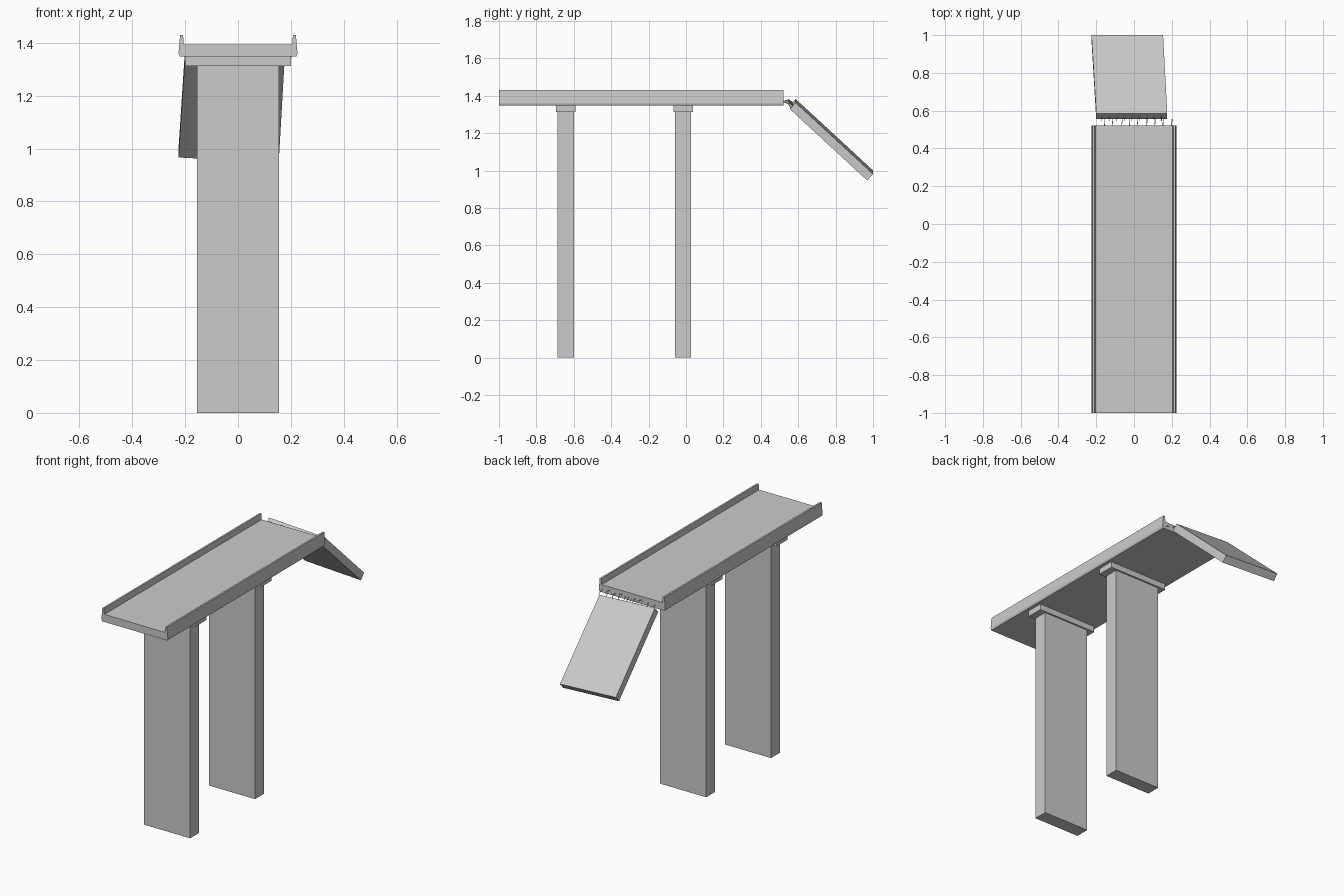
import bpy, random
from mathutils import Vector

if "Cube" in bpy.data.objects:
    bpy.data.objects.remove(bpy.data.objects["Cube"])

random.seed(4)


def mesh_object(name, verts, faces):
    mesh = bpy.data.meshes.new(name)
    mesh.from_pydata(verts, [], faces)
    mesh.update()
    obj = bpy.data.objects.new(name, mesh)
    bpy.context.collection.objects.link(obj)
    return obj


def prism(name, ring_a, ring_b):
    """Solid between two matching outlines."""
    n = len(ring_a)
    faces = [tuple(range(n)), tuple(range(2 * n - 1, n - 1, -1))]
    faces += [(i, i + n, (i + 1) % n + n, (i + 1) % n) for i in range(n)]
    return mesh_object(name, [tuple(v) for v in ring_a] + [tuple(v) for v in ring_b], faces)


def box(name, x, y0, y1, z0, z1):
    ring = [(-x, z0), (x, z0), (x, z1), (-x, z1)]
    return prism(name, [(a, y0, b) for a, b in ring], [(a, y1, b) for a, b in ring])


# road deck with raised parapets, one extruded channel section
half = [(0.22, 1.348), (0.225, 1.36), (0.219, 1.43), (0.208, 1.43), (0.205, 1.394)]
section = half + [(-x, z) for x, z in reversed(half)]
prism("road_deck", [(x, -1.0, z) for x, z in section], [(x, 0.522, z) for x, z in section])

# two piers with caps
for label, yc in (("front", -0.643), ("rear", -0.015)):
    box(label + "_pier", 0.156, yc - 0.043, yc + 0.043, 0.0, 1.312)
    box(label + "_pier_cap", 0.2, yc - 0.053, yc + 0.053, 1.312, 1.349)

# collapsed slab, slightly yawed and rolled
top = [Vector(p) for p in ((-0.2, 0.586, 1.383), (0.176, 0.586, 1.364),
                           (0.154, 1.0, 0.982), (-0.225, 1.0, 1.001))]
drop = Vector((0, -0.031, -0.035))
prism("fallen_slab", [p + drop for p in top], top)

# bent reinforcing bars at the break
bars = bpy.data.curves.new("reinforcing_bars", "CURVE")
bars.dimensions = "3D"
bars.bevel_depth = 0.0018
bars.bevel_resolution = 0
for i in range(9):
    x = -0.155 + i * 0.044
    t = i / 8
    deck_end = Vector((x, 0.51, 1.37))
    bend = Vector((x + random.uniform(-0.005, 0.005), 0.543, 1.37 + random.uniform(-0.012, 0.012)))
    slab_end = top[0].lerp(top[1], 0.08 + 0.84 * t) + drop * 0.5
    stub = slab_end + Vector((0, -0.025, random.uniform(0.012, 0.025)))
    for pts in ((deck_end, bend, bend + Vector((0, 0.013, -0.015))), (slab_end, stub)):
        s = bars.splines.new("POLY")
        s.points.add(len(pts) - 1)
        for p, co in zip(s.points, pts):
            p.co = (*co, 1)
bpy.context.collection.objects.link(bpy.data.objects.new("reinforcing_bars", bars))
